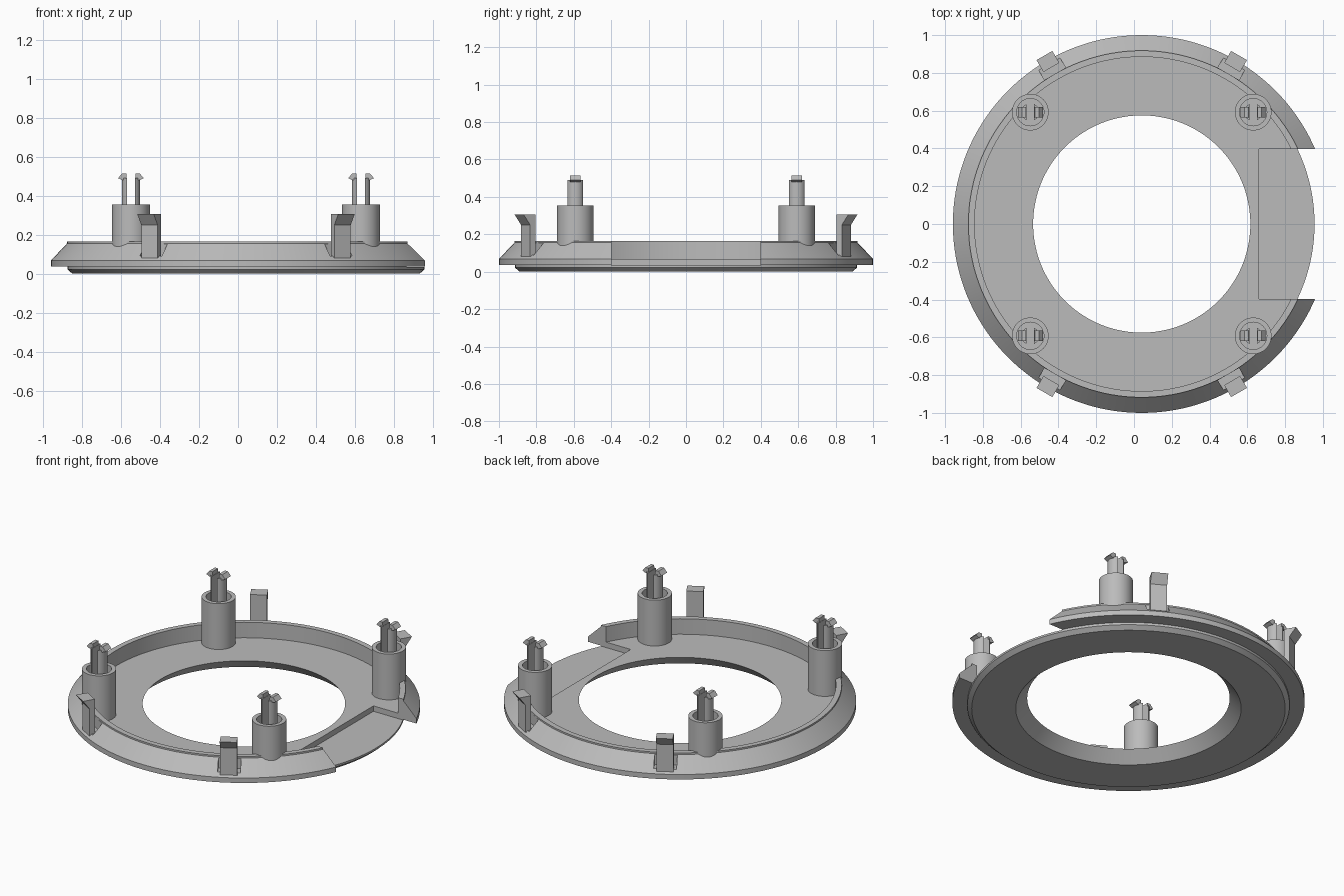
import bpy, bmesh, math
from mathutils import Matrix

old = bpy.data.objects.get("Cube")
if old:
    bpy.data.objects.remove(old, do_unlink=True)

CX = 0.041  # ring axis
grey = bpy.data.materials.new("plain grey")
grey.use_nodes = True
grey.diffuse_color = (0.5, 0.5, 0.5, 1)
grey.node_tree.nodes["Principled BSDF"].inputs["Base Color"].default_value = (0.5, 0.5, 0.5, 1)


def finish(name, bm, matrix):
    bm.transform(matrix)
    bmesh.ops.remove_doubles(bm, verts=bm.verts, dist=1e-5)
    bmesh.ops.recalc_face_normals(bm, faces=bm.faces)
    mesh = bpy.data.meshes.new(name)
    bm.to_mesh(mesh)
    bm.free()
    mesh.materials.append(grey)
    ob = bpy.data.objects.new(name, mesh)
    bpy.context.collection.objects.link(ob)
    return ob


def lathe(name, profile, steps, matrix, closed=True):
    """Spin an (r, z) profile around z."""
    bm = bmesh.new()
    verts = [bm.verts.new((r, 0, z)) for r, z in profile]
    pairs = list(zip(verts, verts[1:]))
    if closed:
        pairs.append((verts[-1], verts[0]))
    edges = [bm.edges.new(p) for p in pairs]
    bmesh.ops.spin(bm, geom=verts + edges, cent=(0, 0, 0), axis=(0, 0, 1),
                   angle=math.tau, steps=steps, use_duplicate=False)
    return finish(name, bm, matrix)


def prism(name, points, height, matrix):
    """Extrude an outline in xy along z."""
    bm = bmesh.new()
    face = bm.faces.new([bm.verts.new((x, y, 0)) for x, y in points])
    top = bmesh.ops.extrude_face_region(bm, geom=[face])["geom"]
    bmesh.ops.translate(bm, verts=[v for v in top if isinstance(v, bmesh.types.BMVert)],
                        vec=(0, 0, height))
    return finish(name, bm, matrix)


def side_prism(name, points, width, matrix):
    """Extrude an outline in xz, centred across y."""
    stand = Matrix.Translation((0, width / 2, 0)) @ Matrix.Rotation(math.pi / 2, 4, 'X')
    return prism(name, points, width, matrix @ stand)


def block(name, x0, x1, z0, z1, width, matrix):
    return side_prism(name, [(x0, z0), (x1, z0), (x1, z1), (x0, z1)], width, matrix)


def smooth(ob):
    bpy.ops.object.select_all(action='DESELECT')
    ob.select_set(True)
    bpy.context.view_layer.objects.active = ob
    bpy.ops.object.shade_smooth_by_angle(angle=math.radians(30))


def cut(ob, cutter):
    cutter.hide_render = True
    mod = ob.modifiers.new("cut", 'BOOLEAN')
    mod.operation = 'DIFFERENCE'
    mod.solver = 'EXACT'
    mod.object = cutter
    bpy.context.view_layer.objects.active = ob
    bpy.ops.object.modifier_apply(modifier=mod.name)
    bpy.data.objects.remove(cutter, do_unlink=True)


axis = Matrix.Translation((CX, 0, 0))

# Ring: plate with conical hole, overhanging flange and raised rim
ring = lathe("ring_body", [
    (0.64, 0), (0.89, 0), (0.915, 0.022), (0.915, 0.037), (1, 0.037), (1, 0.068),
    (0.918, 0.155), (0.918, 0.165), (0.885, 0.165), (0.885, 0.068), (0.575, 0.068)], 144, axis)

# Notch on one side, leaving only the thin plate
cut(ring, block("notch_cutter", 0.62, 1.2, 0.034, 0.4, 0.794, axis))

# Clips standing in recesses of the sloped rim
for i, degrees in enumerate((60, 120, 240, 300)):
    place = axis @ Matrix.Rotation(math.radians(degrees), 4, 'Z')
    cut(ring, block("recess_cutter", 0.918, 1.2, 0.09, 0.4, 0.13, place))
    side_prism(f"clip_{i + 1}", [(0.957, 0.08), (0.99, 0.08), (0.99, 0.25),
                                 (1.03, 0.305), (0.957, 0.305)], 0.097, place)
smooth(ring)

# Posts: open sleeve with a split snap pin inside
arc = math.acos(0.02 / 0.047)
segment = [(0.047 * math.cos(a), 0.047 * math.sin(a))
           for a in (arc * (k / 6 - 1) for k in range(13))]
for i, (sx, sy) in enumerate(((1, 1), (-1, 1), (-1, -1), (1, -1))):
    place = Matrix.Translation((CX + sx * 0.59, sy * 0.592, 0))
    smooth(lathe(f"post_sleeve_{i + 1}", [
        (0, 0.05), (0.097, 0.05), (0.097, 0.355), (0.072, 0.355),
        (0.072, 0.17), (0, 0.17)], 48, place, closed=False))
    for side, turn in (("a", 0), ("b", math.pi)):
        facing = place @ Matrix.Rotation(turn, 4, 'Z')
        smooth(prism(f"pin_prong_{i + 1}{side}", segment, 0.33,
                     facing @ Matrix.Translation((0, 0, 0.16))))
        side_prism(f"pin_barb_{i + 1}{side}", [
            (0.021, 0.48), (0.045, 0.48), (0.066, 0.49), (0.045, 0.514), (0.024, 0.514)],
            0.056, facing)
